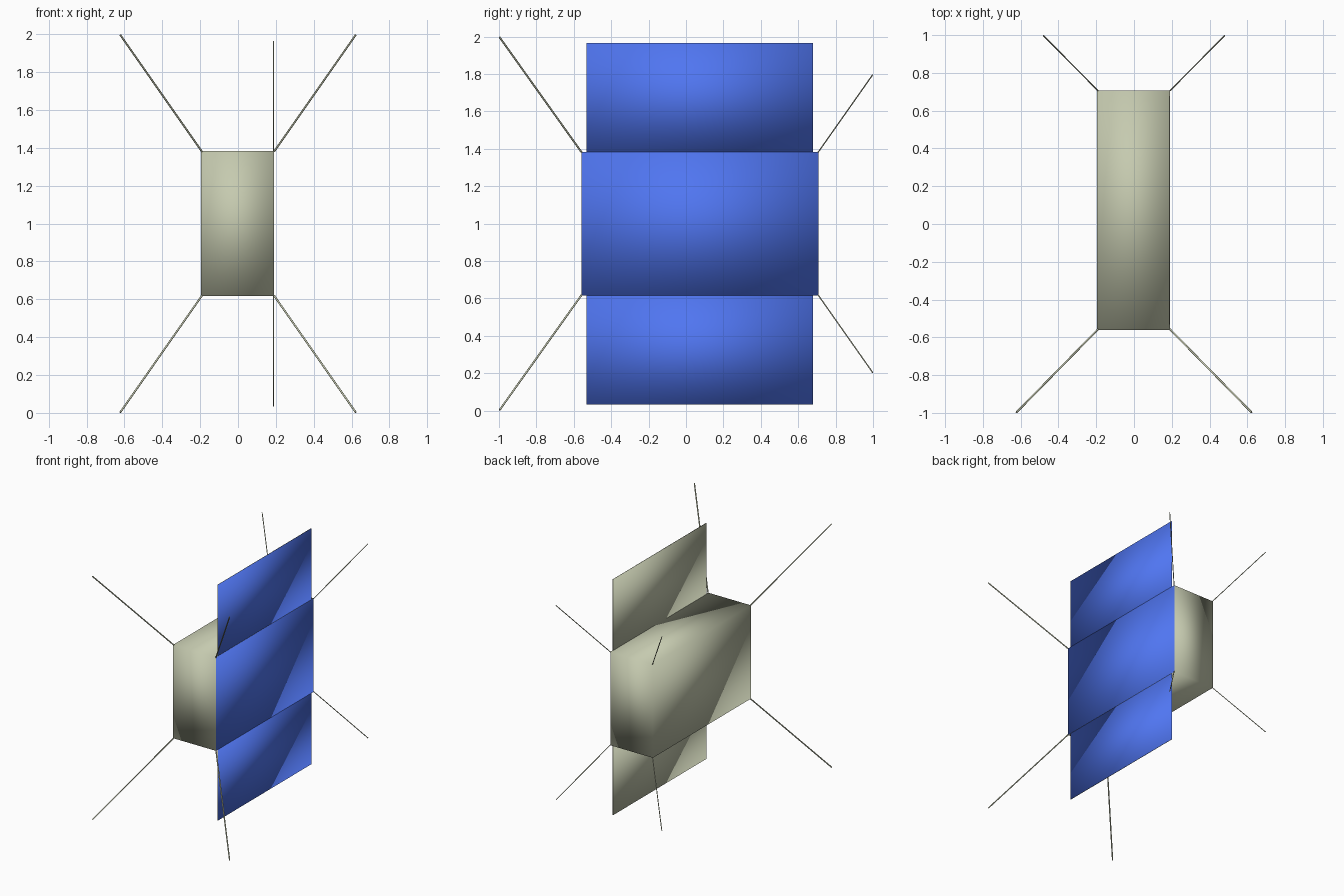
import bpy, bmesh
from mathutils import Vector

if "Cube" in bpy.data.objects:
    bpy.data.objects.remove(bpy.data.objects["Cube"])


def material(name, color):
    m = bpy.data.materials.new(name)
    m.diffuse_color = color
    m.use_nodes = True
    m.node_tree.nodes["Principled BSDF"].inputs["Base Color"].default_value = m.diffuse_color
    return m


shell = material("shell_olive", (0.56, 0.59, 0.43, 1))
cells = material("solar_blue", (0.08, 0.18, 0.88, 1))


def finish(name, bm):
    me = bpy.data.meshes.new(name)
    bm.to_mesh(me)
    bm.free()
    ob = bpy.data.objects.new(name, me)
    bpy.context.collection.objects.link(ob)
    return ob


def box(name, lo, hi):
    """Smooth-shaded box whose +x face carries the solar cells."""
    lo, hi = Vector(lo), Vector(hi)
    bm = bmesh.new()
    bmesh.ops.create_cube(bm, size=1)
    for v in bm.verts:
        v.co = (lo + hi) / 2 + v.co * (hi - lo)
    bm.normal_update()
    for f in bm.faces:
        f.smooth = True
        f.material_index = 1 if f.normal.x > 0.9 else 0
    ob = finish(name, bm)
    ob.data.materials.append(shell)
    ob.data.materials.append(cells)


def rod(name, a, b, radius):
    a, b = Vector(a), Vector(b)
    d = b - a
    bm = bmesh.new()
    bmesh.ops.create_cone(bm, cap_ends=True, segments=8, radius1=radius,
                          radius2=radius, depth=d.length)
    for f in bm.faces:
        f.smooth = len(f.verts) == 4
    ob = finish(name, bm)
    ob.location = (a + b) / 2
    ob.rotation_euler = d.to_track_quat('Z', 'Y').to_euler()
    ob.data.materials.append(shell)


# Body and the two solar wings flush with its right side
box("body", (-0.195, -0.56, 0.617), (0.191, 0.708, 1.383))
box("upper_solar_wing", (0.186, -0.533, 1.38), (0.19, 0.678, 1.966))
box("lower_solar_wing", (0.186, -0.533, 0.034), (0.19, 0.678, 0.62))

# Antenna rods from all eight corners: long in front, shorter at the back
for sx, side in ((-1, "left"), (1, "right")):
    for sz, level in ((-1, "lower"), (1, "upper")):
        rod(f"front_{level}_{side}_antenna",
            (sx * 0.191, -0.558, 1 + sz * 0.381),
            (sx * 0.622, -0.997, 1 + sz * 0.997), 0.005)
        rod(f"back_{level}_{side}_antenna",
            (sx * 0.191, 0.706, 1 + sz * 0.381),
            (sx * 0.48, 0.998, 1 + sz * 0.796), 0.0033)
